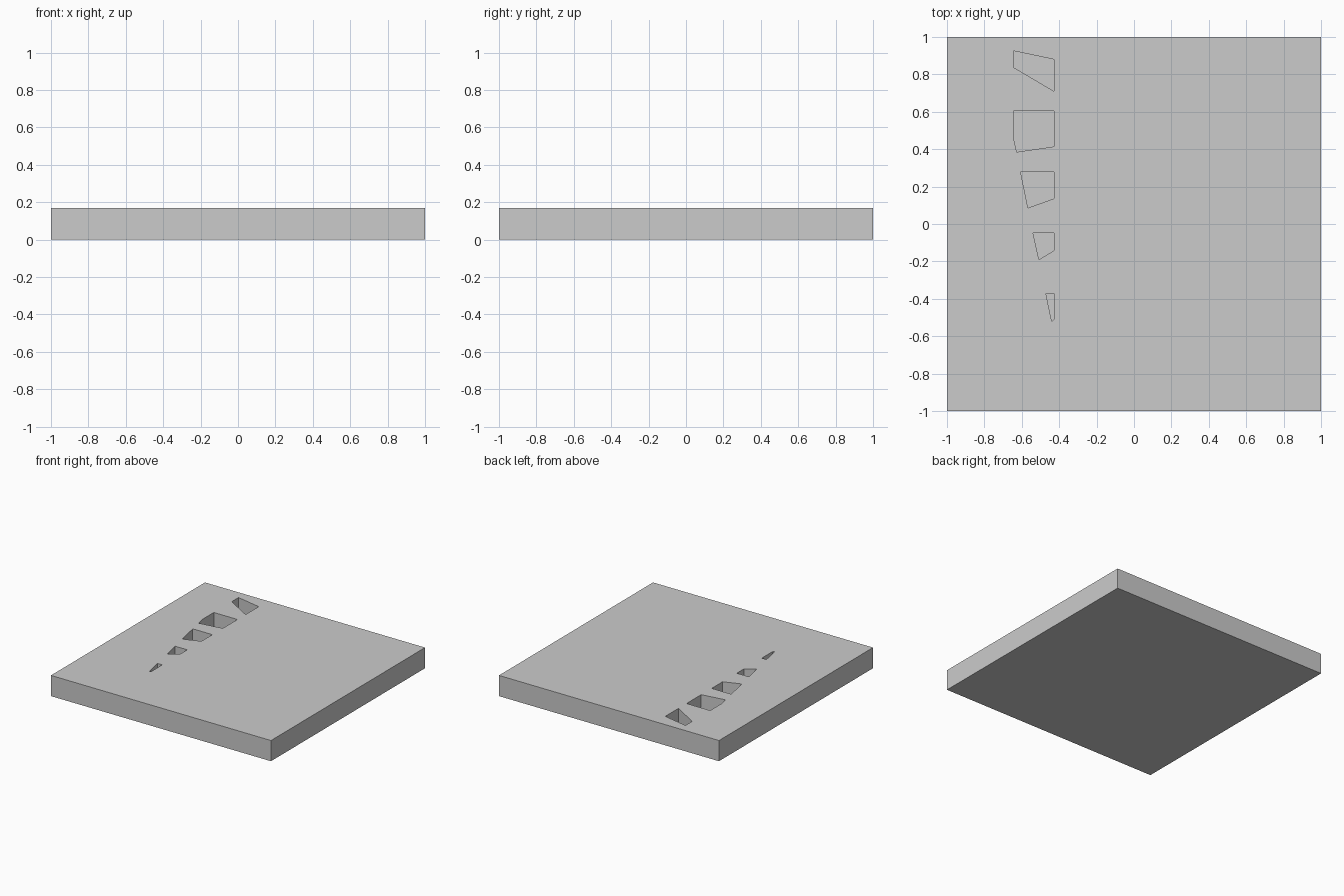
import bpy, bmesh

if "Cube" in bpy.data.objects:
    bpy.data.objects.remove(bpy.data.objects["Cube"])

THICK = 0.17   # slab thickness
FLOOR = 0.02   # height of the pocket floors
R = -0.428     # shared right edge of all pockets


def prism(name, outline, z0, z1):
    """Extrude a closed xy outline from z0 to z1."""
    bm = bmesh.new()
    base = bm.faces.new([bm.verts.new((x, y, z0)) for x, y in outline])
    ext = bmesh.ops.extrude_face_region(bm, geom=[base])
    top = [v for v in ext["geom"] if isinstance(v, bmesh.types.BMVert)]
    bmesh.ops.translate(bm, verts=top, vec=(0, 0, z1 - z0))
    bmesh.ops.recalc_face_normals(bm, faces=bm.faces)
    mesh = bpy.data.meshes.new(name)
    bm.to_mesh(mesh)
    bm.free()
    obj = bpy.data.objects.new(name, mesh)
    bpy.context.collection.objects.link(obj)
    return obj


# Square slab
slab = prism("slab", [(-1, -1), (1, -1), (1, 1), (-1, 1)], 0, THICK)

# Row of angular pockets, back to front
pockets = [
    [(-0.643, 0.925), (R, 0.88), (R, 0.71), (-0.643, 0.837)],
    [(-0.643, 0.604), (R, 0.604), (R, 0.414), (-0.627, 0.385), (-0.643, 0.457)],
    [(-0.606, 0.278), (R, 0.278), (R, 0.136), (-0.567, 0.086)],
    [(-0.54, -0.048), (R, -0.048), (R, -0.142), (-0.508, -0.19)],
    [(-0.471, -0.372), (R, -0.372), (R, -0.51), (-0.44, -0.52)],
]
for i, outline in enumerate(pockets):
    cutter = prism(f"pocket_cutter_{i + 1}", outline, FLOOR, THICK + 0.1)
    cutter.hide_render = True
    cutter.hide_set(True)
    cut = slab.modifiers.new(f"pocket_{i + 1}", 'BOOLEAN')
    cut.operation = 'DIFFERENCE'
    cut.solver = 'EXACT'
    cut.object = cutter
